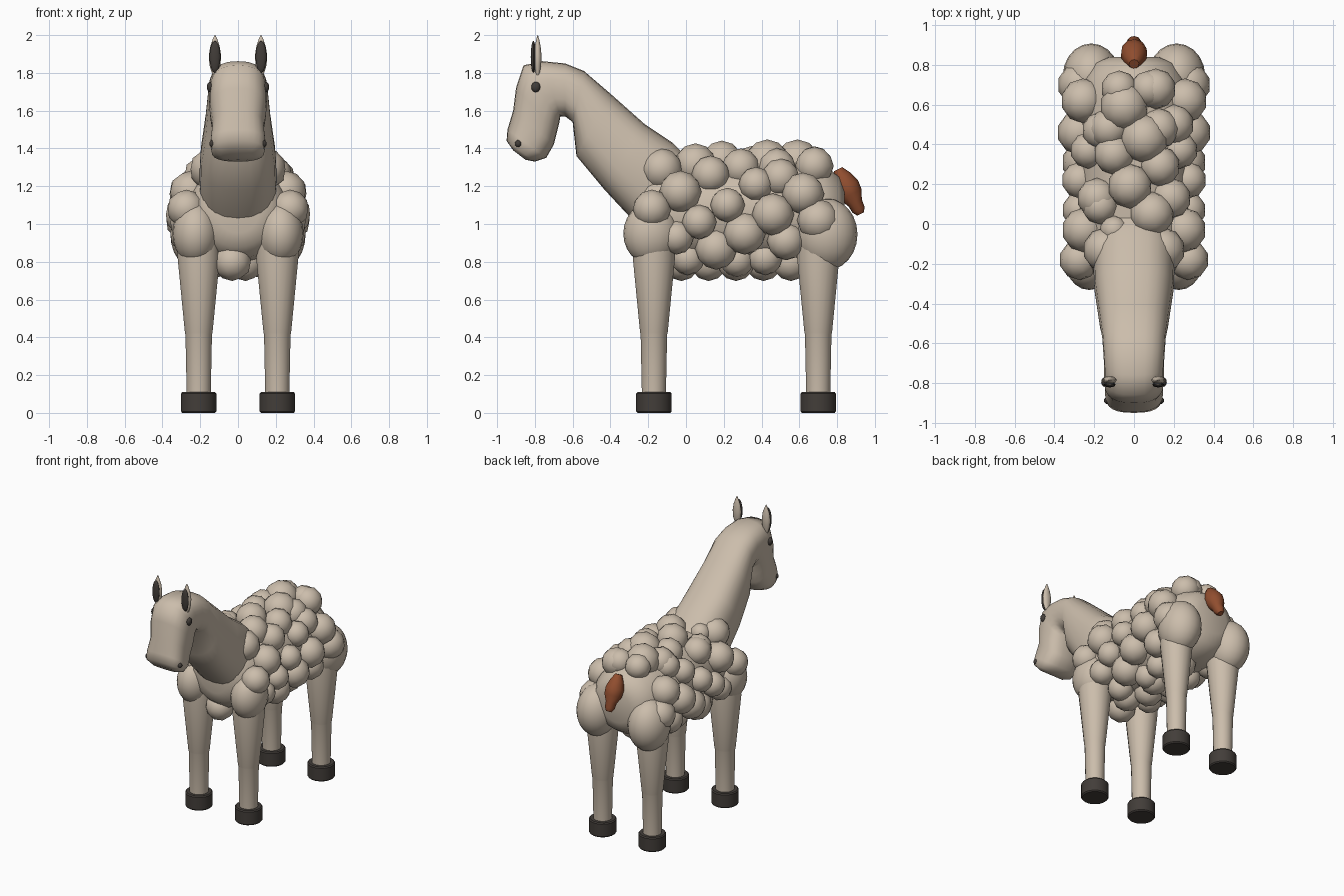
import bpy, bmesh, math
from mathutils import Vector, Matrix

cube = bpy.data.objects.get("Cube")
if cube:
    bpy.data.objects.remove(cube, do_unlink=True)


def material(name, rgb):
    m = bpy.data.materials.new(name)
    m.use_nodes = True
    m.diffuse_color = (*rgb, 1)
    m.node_tree.nodes["Principled BSDF"].inputs["Base Color"].default_value = (*rgb, 1)
    return m


FLEECE = material("cream_fleece", (0.60, 0.51, 0.41))
DARK = material("dark_hoof", (0.055, 0.047, 0.041))
RUST = material("rust_tail", (0.28, 0.075, 0.028))


def finish(name, bm, mat, angle=50):
    bmesh.ops.recalc_face_normals(bm, faces=bm.faces)
    me = bpy.data.meshes.new(name)
    bm.to_mesh(me)
    bm.free()
    me.materials.append(mat)
    ob = bpy.data.objects.new(name, me)
    bpy.context.collection.objects.link(ob)
    bpy.ops.object.select_all(action="DESELECT")
    ob.select_set(True)
    bpy.context.view_layer.objects.active = ob
    bpy.ops.object.shade_smooth_by_angle(angle=math.radians(angle))
    return ob


def ellipsoid(name, loc, size, mat, seg=20, rings=12):
    bm = bmesh.new()
    bmesh.ops.create_uvsphere(bm, u_segments=seg, v_segments=rings, radius=1,
                              matrix=Matrix.Translation(loc) @ Matrix.Diagonal((*size, 1)))
    return finish(name, bm, mat)


def loft(name, rings, mat, angle=50):
    """Skin closed rings of equal length and cap both ends."""
    bm = bmesh.new()
    loops = [[bm.verts.new(p) for p in ring] for ring in rings]
    n = len(loops[0])
    for a, b in zip(loops, loops[1:]):
        for i in range(n):
            j = (i + 1) % n
            bm.faces.new((a[i], a[j], b[j], b[i]))
    bm.faces.new(loops[0])
    bm.faces.new(loops[-1])
    return finish(name, bm, mat, angle)


def oval(center, u, v, n, power=2.0):
    """Superellipse ring spanned by half axes u and v."""
    ring = []
    for i in range(n):
        t = math.tau * i / n
        c, s = math.cos(t), math.sin(t)
        ring.append(center + u * math.copysign(abs(c) ** (2 / power), c)
                    + v * math.copysign(abs(s) ** (2 / power), s))
    return ring


def turned(name, base, axis, profile, mat, n=20, angle=40):
    """Round part from (distance, radius) pairs along an axis."""
    axis = Vector(axis).normalized()
    u = axis.orthogonal().normalized()
    v = axis.cross(u)
    return loft(name, [oval(Vector(base) + axis * d, u * r, v * r, n)
                       for d, r in profile], mat, angle)


# Barrel body
MID, WIDE, HIGH = 1.06, 0.275, 0.27
body = [(-0.29, 0.4), (-0.27, 0.68), (-0.2, 0.9), (-0.08, 1), (0.6, 1),
        (0.73, 0.92), (0.81, 0.72), (0.84, 0.45)]
loft("body", [oval(Vector((0, y, MID)), Vector((WIDE * s, 0, 0)),
                   Vector((0, 0, HIGH * s)), 28) for y, s in body], FLEECE)

# Neck and head: upper edge y, z; lower edge y, z; half width
sections = [
    (0.04, 1.32, -0.20, 0.96, 0.19), (-0.07, 1.43, -0.30, 1.04, 0.205),
    (-0.22, 1.53, -0.43, 1.18, 0.20), (-0.40, 1.69, -0.58, 1.36, 0.175),
    (-0.54, 1.81, -0.60, 1.54, 0.16), (-0.64, 1.85, -0.64, 1.57, 0.155),
    (-0.76, 1.862, -0.665, 1.57, 0.15), (-0.86, 1.84, -0.67, 1.54, 0.15),
    (-0.90, 1.72, -0.685, 1.48, 0.15), (-0.915, 1.60, -0.70, 1.42, 0.137),
    (-0.945, 1.50, -0.74, 1.35, 0.147), (-0.95, 1.44, -0.80, 1.33, 0.14),
    (-0.915, 1.39, -0.85, 1.34, 0.09),
]
rings = []
for ay, az, by, bz, w in sections:
    top, low = Vector((0, ay, az)), Vector((0, by, bz))
    rings.append(oval((top + low) / 2, Vector((w, 0, 0)), (top - low) / 2, 24, 2.6))
loft("neck_and_head", rings, FLEECE, 60)

# Legs, hooves, shoulders, haunches and face details on both sides
for side, s in (("left", 1), ("right", -1)):
    for end, y in (("front", -0.17), ("rear", 0.70)):
        x = 0.208 * s
        turned(f"{end}_{side}_leg", (x, y, 0.08), (0, 0, 1),
               [(0, 0.064), (0.335, 0.071), (0.345, 0.074), (0.74, 0.113), (0.86, 0.11)], FLEECE)
        turned(f"{end}_{side}_hoof", (x, y, 0), (0, 0, 1),
               [(0, 0.088), (0.008, 0.095), (0.102, 0.095), (0.11, 0.088)], DARK)
    ellipsoid(f"{side}_shoulder", (0.225 * s, -0.185, 0.95), (0.122, 0.147, 0.165), FLEECE)
    ellipsoid(f"{side}_haunch", (0.215 * s, 0.745, 0.945), (0.143, 0.163, 0.19), FLEECE)
    turned(f"{side}_ear", (0.122 * s, -0.785, 1.79), (0, 0, 1),
           [(0, 0.014), (0.05, 0.03), (0.10, 0.034), (0.15, 0.026), (0.19, 0.012), (0.21, 0.002)],
           FLEECE, 12, 60).scale = (1, 1, 1)
    ellipsoid(f"{side}_inner_ear", (0.122 * s, -0.808, 1.885), (0.029, 0.014, 0.085), DARK, 12, 8)
    ellipsoid(f"{side}_eye", (0.147 * s, -0.795, 1.725), (0.018, 0.024, 0.028), DARK, 12, 8)
    ellipsoid(f"{side}_nostril", (0.132 * s, -0.888, 1.425), (0.02, 0.018, 0.02), DARK, 12, 8)

# Flatten the ears front to back
for side in ("left", "right"):
    for v in bpy.data.objects[f"{side}_ear"].data.vertices:
        v.co.y = -0.785 + (v.co.y + 0.785) * 0.62

# Wool puffs: flank ones by y, z, radius and crown ones by x, y, radius
flank = [
    (-0.13, 1.29, 0.11), (0.13, 1.26, 0.10), (-0.03, 1.17, 0.11), (-0.18, 1.08, 0.10),
    (0.07, 1.01, 0.09), (-0.05, 0.93, 0.09), (0.22, 1.10, 0.09), (0.16, 0.87, 0.11),
    (0.31, 0.95, 0.11), (0.37, 1.21, 0.09), (0.46, 1.05, 0.11), (0.48, 1.30, 0.10),
    (0.62, 1.16, 0.11), (0.68, 1.32, 0.09), (0.53, 0.91, 0.10), (0.70, 1.02, 0.11),
    (0.01, 0.82, 0.09), (0.27, 0.81, 0.09), (0.42, 0.82, 0.09),
]
crown = [
    (-0.05, 0.59, 0.12), (0.11, 0.68, 0.10), (0.05, 0.43, 0.12), (-0.17, 0.47, 0.09),
    (0.20, 0.50, 0.10), (-0.10, 0.35, 0.10), (0.13, 0.29, 0.10), (-0.02, 0.19, 0.11),
    (-0.17, 0.09, 0.09), (0.09, 0.05, 0.11), (-0.10, -0.03, 0.07),
]
puffs = []
for y, z, r in flank:
    x = WIDE * math.sqrt(max(0, 1 - ((z - MID) / HIGH) ** 2))
    puffs += [((x, y, z), r), ((-x, y, z), r)]
for x, y, r in crown:
    puffs.append(((x, y, MID + HIGH * math.sqrt(1 - (x / WIDE) ** 2)), r))
# Belly puffs
for i in range(6):
    puffs.append((((-0.03, 0.04)[i % 2], -0.17 + i * 0.145, 0.80), 0.10))

bm = bmesh.new()
for loc, r in puffs:
    bmesh.ops.create_icosphere(bm, subdivisions=2, radius=r * 1.02,
                               matrix=Matrix.Translation(loc))
finish("wool_puffs", bm, FLEECE)

# Stubby tail
turned("tail", (0, 0.805, 1.29), (0, 0.45, -0.89),
       [(0, 0.025), (0.045, 0.05), (0.10, 0.068), (0.15, 0.064), (0.20, 0.04),
        (0.24, 0.036), (0.265, 0.02)], RUST, 10, 35)
